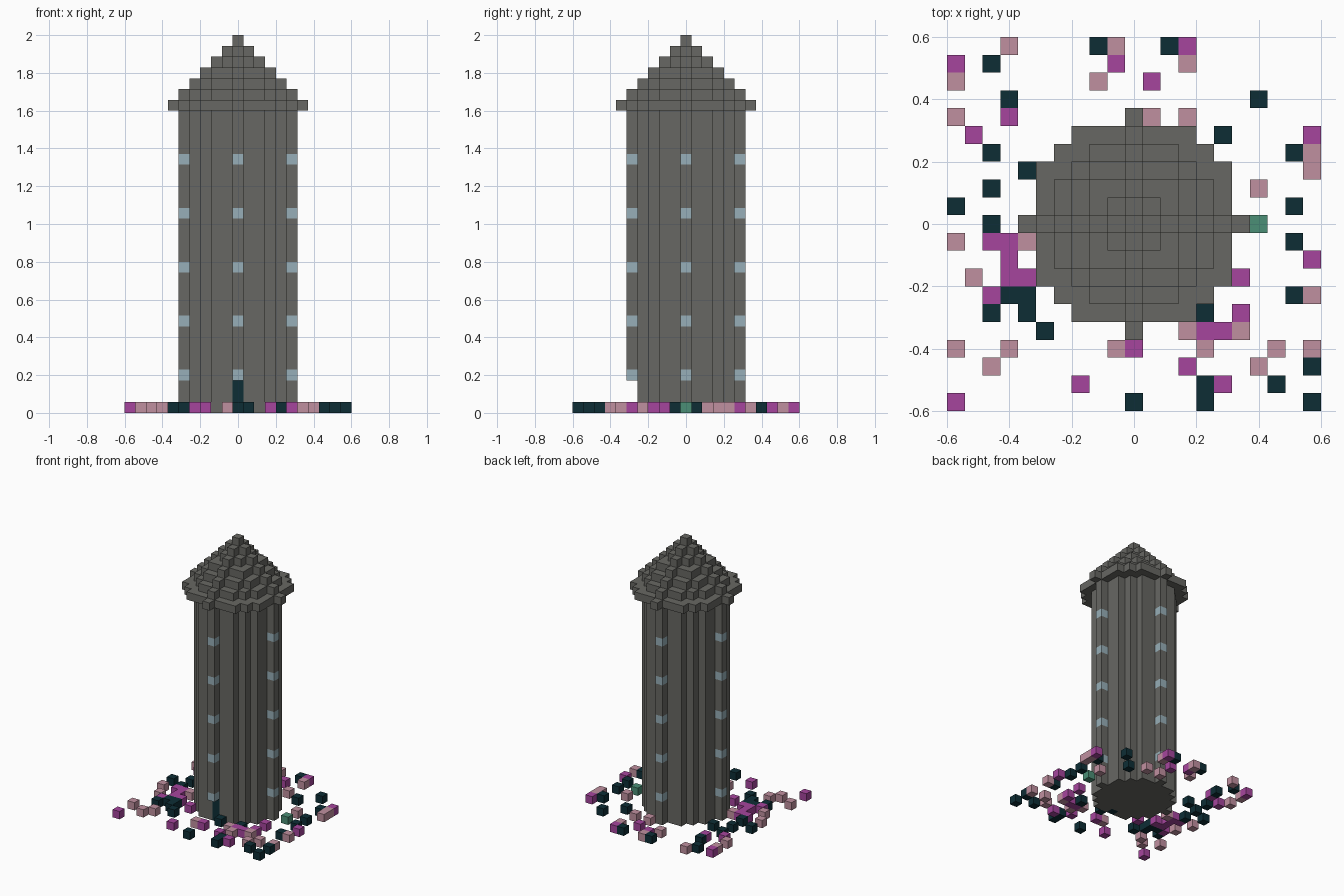
import bpy
import bmesh
from mathutils import Vector

if "Cube" in bpy.data.objects:
    bpy.data.objects.remove(bpy.data.objects["Cube"], do_unlink=True)

HEIGHT = 35                 # blocks from ground to roof tip
UNIT = 2 / HEIGHT           # edge length of one block
BODY_TOP = 28
AXES = [Vector(a) for a in ((1, 0, 0), (0, 1, 0), (0, 0, 1))]


def material(name, color):
    mat = bpy.data.materials.new(name)
    mat.use_nodes = True
    rgba = (*color, 1)
    mat.diffuse_color = rgba
    mat.node_tree.nodes["Principled BSDF"].inputs["Base Color"].default_value = rgba
    return mat


def blocks(name, cells, mat):
    """Mesh the outer skin of a set of unit blocks (x, y, layer)."""
    bm = bmesh.new()
    for cell in cells:
        center = Vector(cell) + AXES[2] / 2
        for n, axis in enumerate(AXES):
            for sign in (-1, 1):
                normal = axis * sign
                if tuple(int(c) for c in Vector(cell) + normal) in cells:
                    continue
                u = AXES[(n + 1) % 3] / 2
                v = AXES[(n + 2) % 3] / 2 * sign
                mid = center + normal / 2
                corners = (mid - u - v, mid + u - v, mid + u + v, mid - u + v)
                bm.faces.new([bm.verts.new(c * UNIT) for c in corners])
    bmesh.ops.remove_doubles(bm, verts=bm.verts, dist=UNIT / 100)
    mesh = bpy.data.meshes.new(name)
    bm.to_mesh(mesh)
    bm.free()
    mesh.materials.append(mat)
    bpy.context.collection.objects.link(bpy.data.objects.new(name, mesh))


def disc(r, layer):
    """Round slab of blocks with a single block at each compass point."""
    span = range(-r, r + 1)
    return {(x, y, layer) for x in span for y in span
            if x * x + y * y < r * r or abs(x) + abs(y) == r and x * y == 0}


def plants(name, spots, mat):
    """Single blocks standing on the ground."""
    blocks(name, {(x, y, 0) for x, y in spots}, mat)


stone = material("grey stone", (0.137, 0.137, 0.125))
glass = material("pale blue glass", (0.31, 0.43, 0.48))
dark = material("dark teal", (0.004, 0.027, 0.036))
pink = material("dusty pink", (0.53, 0.28, 0.35))
magenta = material("magenta", (0.38, 0.06, 0.34))
green = material("sea green", (0.07, 0.275, 0.18))

# Windows on the four compass columns, door recessed at the front
windows = {(x, y, layer) for layer in range(3, BODY_TOP - 4, 5)
           for x, y in ((5, 0), (-5, 0), (0, 5), (0, -5))}
door = {(0, -4, layer) for layer in range(3)}
doorway = {(0, -5, layer) for layer in range(3)}

# Tower shaft
shaft = set().union(*(disc(5, layer) for layer in range(BODY_TOP)))
blocks("tower_shaft", shaft - windows - door - doorway, stone)
blocks("windows", windows, glass)
blocks("door", door, dark)

# Stepped conical roof
roof = set().union(*(disc(r, HEIGHT - 1 - r) for r in range(7)))
blocks("roof", roof, stone)

# Plants scattered on the ground, from back to front
plants("pink_flowers", [
    (-7, 10), (-1, 10), (3, 9), (-10, 8), (-2, 8), (-10, 6), (1, 6), (3, 6),
    (10, 4), (10, 3), (7, 2), (-10, -1), (-6, -1), (-9, -3), (10, -4),
    (3, -6), (6, -6), (-10, -7), (-7, -7), (-1, -7), (4, -7), (8, -7),
    (10, -7), (-8, -8), (7, -8)], pink)
plants("magenta_flowers", [
    (3, 10), (-10, 9), (-1, 9), (1, 8), (-7, 6), (-9, 5), (10, 5), (-8, -1),
    (-7, -1), (-7, -2), (10, -2), (-7, -3), (-6, -3), (6, -3), (-8, -4),
    (-4, -4), (6, -5), (4, -6), (5, -6), (0, -7), (3, -8), (-3, -9),
    (5, -9), (-10, -10)], magenta)
plants("dark_shrubs", [
    (-2, 10), (2, 10), (-8, 9), (-7, 7), (7, 7), (5, 5), (-8, 4), (9, 4),
    (-6, 3), (-8, 2), (-10, 1), (9, 1), (-8, 0), (9, -1), (-7, -4), (-6, -4),
    (9, -4), (-8, -5), (-6, -5), (1, -5), (4, -5), (-5, -6), (10, -8),
    (4, -9), (8, -9), (0, -10), (4, -10), (10, -10)], dark)
plants("green_shrub", [(7, 0)], green)
